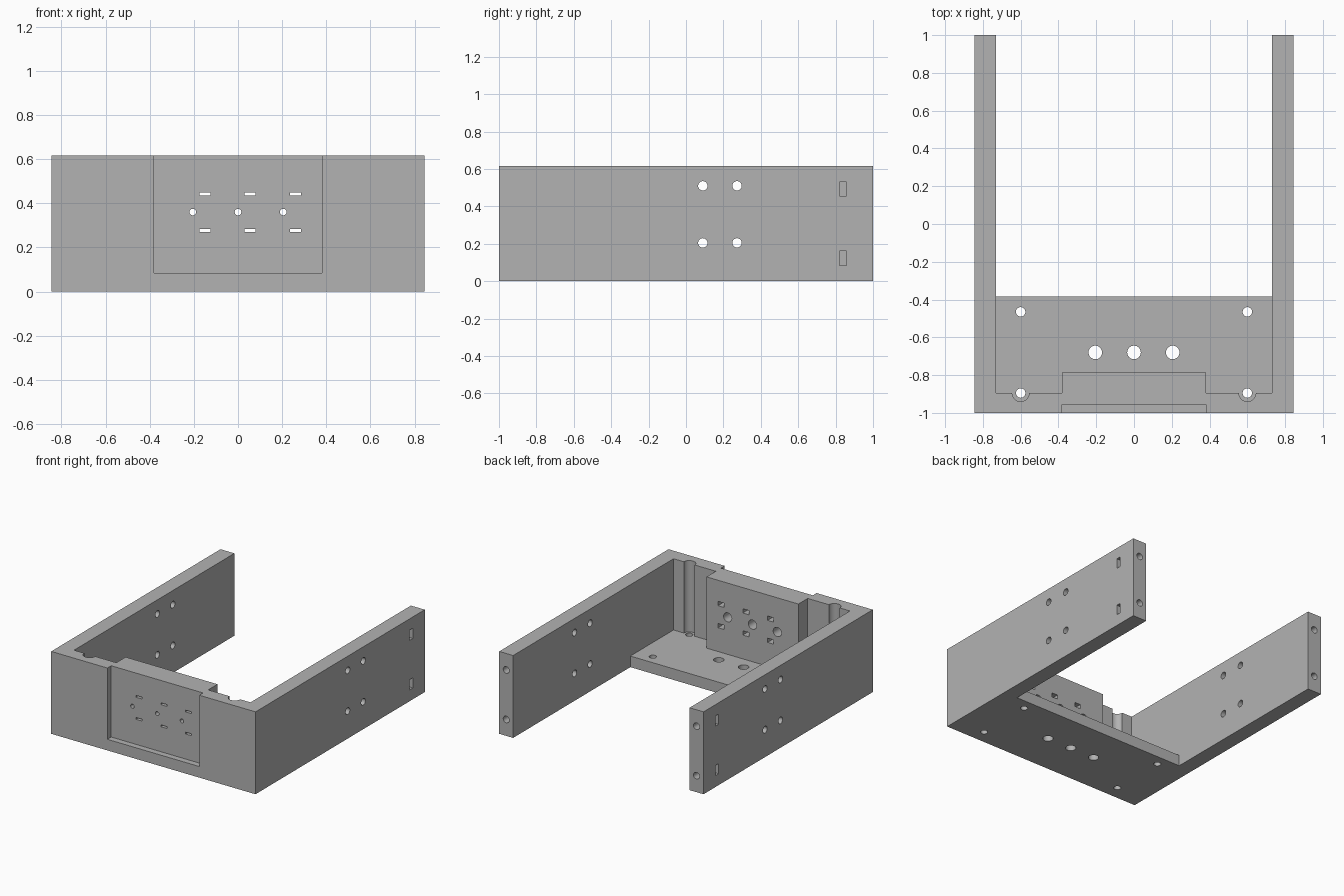
import bpy, bmesh, math
from mathutils import Matrix, Vector

if "Cube" in bpy.data.objects:
    bpy.data.objects.remove(bpy.data.objects["Cube"])

W, IN, H, FLOOR = 0.845, 0.73, 0.616, 0.083   # half width, inner half width, height, floor
grey = bpy.data.materials.new("plain grey")
grey.diffuse_color = (0.45, 0.45, 0.45, 1)
grey.use_nodes = True
grey.node_tree.nodes["Principled BSDF"].inputs["Base Color"].default_value = grey.diffuse_color


def prism(bm, pts, z0, z1):
    """Extrude a plan outline between two heights."""
    face = bm.faces.new([bm.verts.new((x, y, z0)) for x, y in pts])
    ext = bmesh.ops.extrude_face_region(bm, geom=[face])["geom"]
    bmesh.ops.translate(bm, vec=(0, 0, z1 - z0),
                        verts=[g for g in ext if isinstance(g, bmesh.types.BMVert)])


def box(bm, lo, hi):
    lo, hi = Vector(lo), Vector(hi)
    bmesh.ops.create_cube(bm, size=1, matrix=Matrix.Translation((lo + hi) / 2)
                          @ Matrix.Diagonal((*(hi - lo), 1)))


def rod(bm, a, b, r, n=32):
    a, b = Vector(a), Vector(b)
    rot = Vector((0, 0, 1)).rotation_difference(b - a).to_matrix().to_4x4()
    bmesh.ops.create_cone(bm, cap_ends=True, segments=n, radius1=r, radius2=r,
                          depth=(b - a).length,
                          matrix=Matrix.Translation((a + b) / 2) @ rot)


def make(name, bm):
    bmesh.ops.recalc_face_normals(bm, faces=bm.faces[:])
    me = bpy.data.meshes.new(name)
    bm.to_mesh(me)
    bm.free()
    me.materials.append(grey)
    ob = bpy.data.objects.new(name, me)
    bpy.context.collection.objects.link(ob)
    return ob


# Outer frame: floor section with two long arms
bm = bmesh.new()
prism(bm, [(-W, -1), (W, -1), (W, 1), (IN, 1), (IN, -0.385),
           (-IN, -0.385), (-IN, 1), (-W, 1)], 0, H)
frame = make("bracket_frame", bm)
cutters = []

# Inner cavity above the floor, leaving the thick centre block
bm = bmesh.new()
prism(bm, [(-IN, -0.2), (-IN, -0.895), (-0.38, -0.895), (-0.38, -0.785),
           (0.38, -0.785), (0.38, -0.895), (IN, -0.895), (IN, -0.2)], FLOOR, H + 0.1)
cutters.append(make("cavity_cutter", bm))

# Shallow recess in the front face
bm = bmesh.new()
box(bm, (-0.38, -1.1, FLOOR), (0.38, -0.955, H + 0.1))
cutters.append(make("front_recess_cutter", bm))

# Upright grooves in the front wall, and counterbores behind the centre block
bm = bmesh.new()
for s in (-1, 1):
    rod(bm, (s * 0.6, -0.895, FLOOR), (s * 0.6, -0.895, H + 0.1), 0.045)
for x in (-0.205, 0, 0.205):
    rod(bm, (x, -0.87, 0.36), (x, -0.7, 0.36), 0.034)
    for z in (0.277, 0.442):
        box(bm, (x + 0.03, -0.87, z - 0.016), (x + 0.08, -0.7, z + 0.016))
cutters.append(make("groove_cutter", bm))

# Holes through the centre block, floor and arms, and into the arm ends
bm = bmesh.new()
for x in (-0.205, 0, 0.205):
    rod(bm, (x, -1.05, 0.36), (x, -0.75, 0.36), 0.015)
    rod(bm, (x, -0.68, -0.1), (x, -0.68, 0.2), 0.036)
    for z in (0.277, 0.442):
        box(bm, (x + 0.03, -1.05, z - 0.007), (x + 0.08, -0.75, z + 0.007))
for s in (-1, 1):
    for y in (-0.895, -0.465):
        rod(bm, (s * 0.6, y, -0.1), (s * 0.6, y, 0.15), 0.025)
    for z in (0.205, 0.51):
        for y in (0.09, 0.273):
            rod(bm, (s * 0.65, y, z), (s * 0.95, y, z), 0.025)
    for z in (0.123, 0.493):
        rod(bm, (s * 0.787, 0.75, z), (s * 0.787, 1.1, z), 0.025)
cutters.append(make("hole_cutter", bm))

# Blind slots in the outer sides of the arms
bm = bmesh.new()
for s in (-1, 1):
    for z in (0.123, 0.493):
        a, b = sorted((s * 0.75, s * 0.95))
        box(bm, (a, 0.822, z - 0.038), (b, 0.858, z + 0.038))
cutters.append(make("side_slot_cutter", bm))

# Cut everything from the frame, then discard the cutters
bpy.context.view_layer.objects.active = frame
frame.select_set(True)
for c in cutters:
    m = frame.modifiers.new(c.name, "BOOLEAN")
    m.operation, m.solver, m.object = "DIFFERENCE", "EXACT", c
    bpy.ops.object.modifier_apply(modifier=m.name)
    bpy.data.objects.remove(c)
for o in bpy.context.selected_objects:
    o.select_set(o == frame)
bpy.ops.object.shade_smooth_by_angle(angle=math.radians(30))
